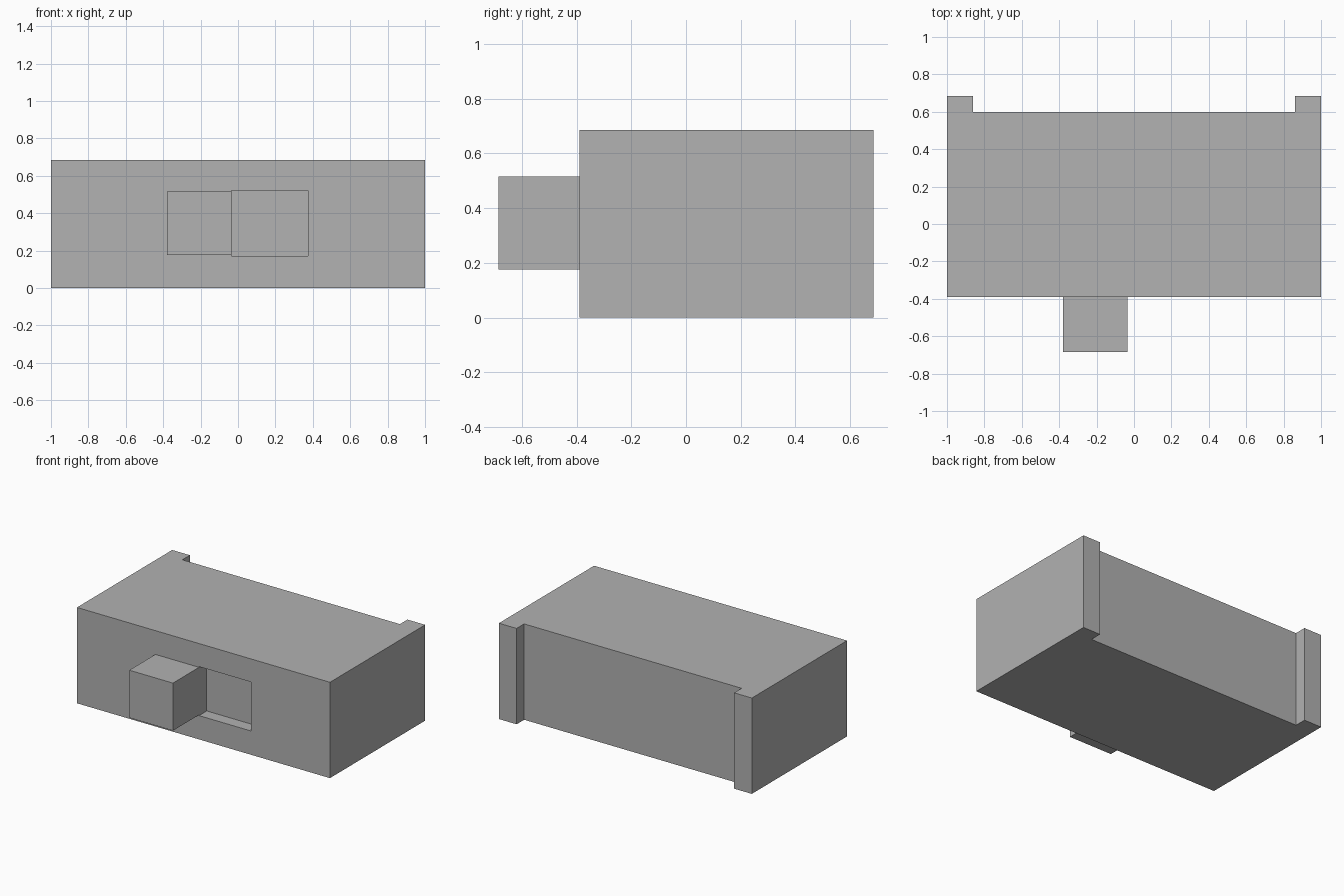
import bpy
import bmesh

default = bpy.data.objects.get("Cube")
if default:
    bpy.data.objects.remove(default, do_unlink=True)

grey = bpy.data.materials.new("plain_grey")
grey.use_nodes = True
colour = (0.445, 0.445, 0.445, 1)
grey.diffuse_color = colour
grey.node_tree.nodes["Principled BSDF"].inputs["Base Color"].default_value = colour


def prism(name, outline, bottom, top):
    """Extrude a counter-clockwise plan outline from bottom to top."""
    bm = bmesh.new()
    base = bm.faces.new([bm.verts.new((x, y, bottom)) for x, y in outline])
    extruded = bmesh.ops.extrude_face_region(bm, geom=[base], use_keep_orig=True)
    for item in extruded["geom"]:
        if isinstance(item, bmesh.types.BMVert):
            item.co.z = top
    bmesh.ops.recalc_face_normals(bm, faces=bm.faces)
    mesh = bpy.data.meshes.new(name)
    bm.to_mesh(mesh)
    bm.free()
    mesh.materials.append(grey)
    obj = bpy.data.objects.new(name, mesh)
    bpy.context.collection.objects.link(obj)
    return obj


def box(name, x0, x1, y0, y1, z0, z1):
    return prism(name, [(x0, y0), (x1, y0), (x1, y1), (x0, y1)], z0, z1)


height = 0.685
front, wall_back, back = -0.39, 0.60, 0.685
post_inner = 0.86
split = -0.035        # where the projecting block meets the recess

# Main body with two corner posts projecting at the back
half = [(1, front), (1, back), (post_inner, back), (post_inner, wall_back)]
outline = half + [(-x, y) for x, y in reversed(half)]
body = prism("main_body", outline, 0, height)

# Shallow recess in the front wall
cutter = box("recess_cutter", split, 0.375, front - 0.1, front + 0.087, 0.17, 0.52)
cutter.hide_render = True
cut = body.modifiers.new("recess", "BOOLEAN")
cut.operation = "DIFFERENCE"
cut.solver = "EXACT"
cut.object = cutter
bpy.context.view_layer.objects.active = body
bpy.ops.object.modifier_apply(modifier=cut.name)
bpy.data.objects.remove(cutter, do_unlink=True)

# Block projecting from the front wall beside the recess
box("front_block", -0.38, split, -0.685, front, 0.175, 0.515)
